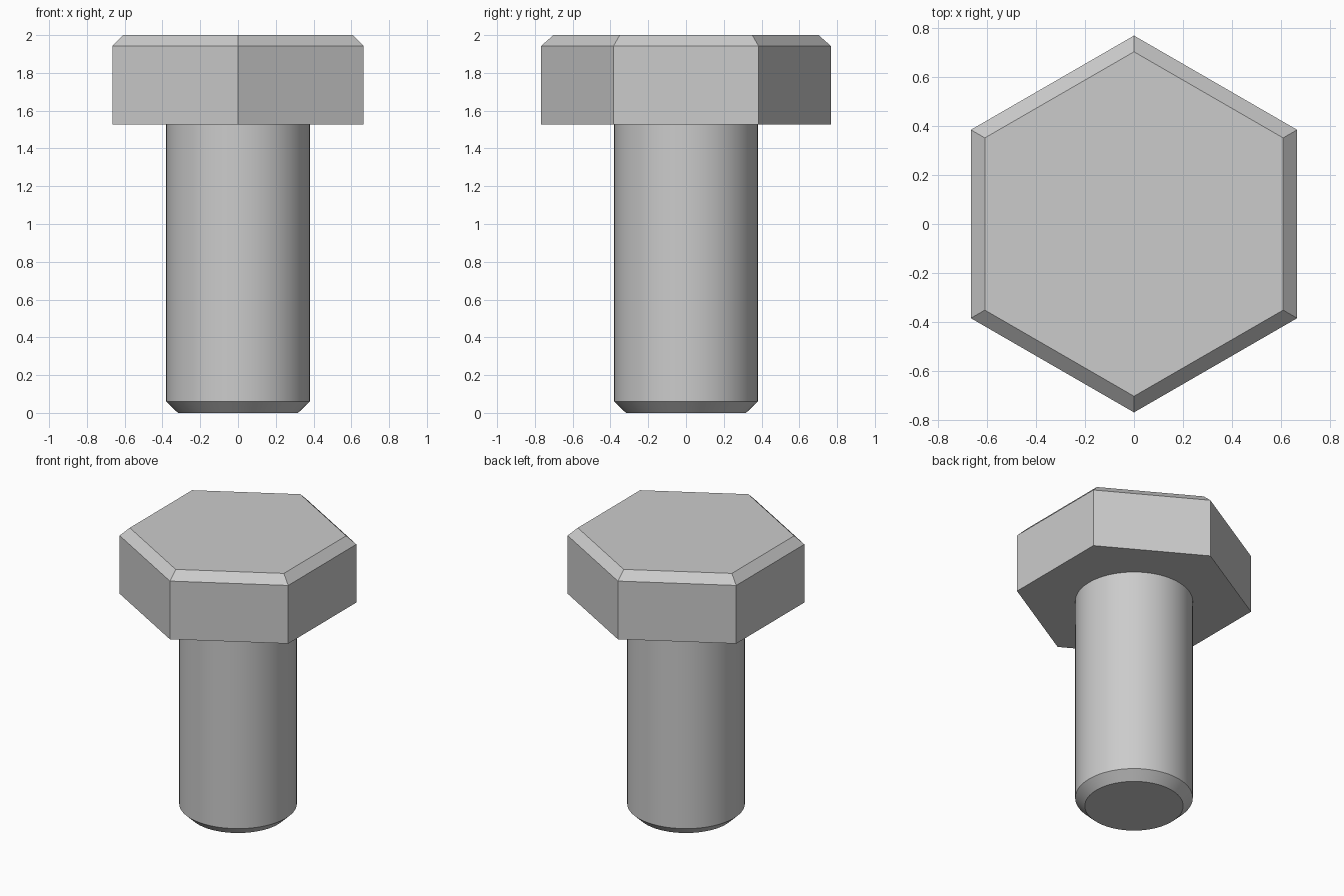
import bpy, bmesh
from math import pi, sin, cos

if "Cube" in bpy.data.objects:
    bpy.data.objects.remove(bpy.data.objects["Cube"])


def loft(name, sides, profile, phase=0.0):
    """Closed solid through (radius, z) rings."""
    bm = bmesh.new()
    rings = []
    for r, z in profile:
        rings.append([bm.verts.new((r * cos(phase + 2 * pi * i / sides),
                                    r * sin(phase + 2 * pi * i / sides), z))
                      for i in range(sides)])
    for a, b in zip(rings, rings[1:]):
        for i in range(sides):
            j = (i + 1) % sides
            bm.faces.new((a[i], a[j], b[j], b[i]))
    bm.faces.new(rings[0][::-1])
    bm.faces.new(rings[-1])
    mesh = bpy.data.meshes.new(name)
    bm.to_mesh(mesh)
    bm.free()
    obj = bpy.data.objects.new(name, mesh)
    bpy.context.collection.objects.link(obj)
    return obj


# Hexagonal head, corners on the y axis, chamfered top edge
loft("hex_head", 6, [(0.768, 1.527), (0.768, 1.942), (0.702, 2.0)], pi / 2)

# Round shank with chamfered tip, seated slightly into the head
shank = loft("shank", 96, [(0.318, 0.0), (0.38, 0.06), (0.38, 1.535)])
bpy.context.view_layer.objects.active = shank
shank.select_set(True)
bpy.ops.object.shade_smooth_by_angle(angle=pi / 6)
